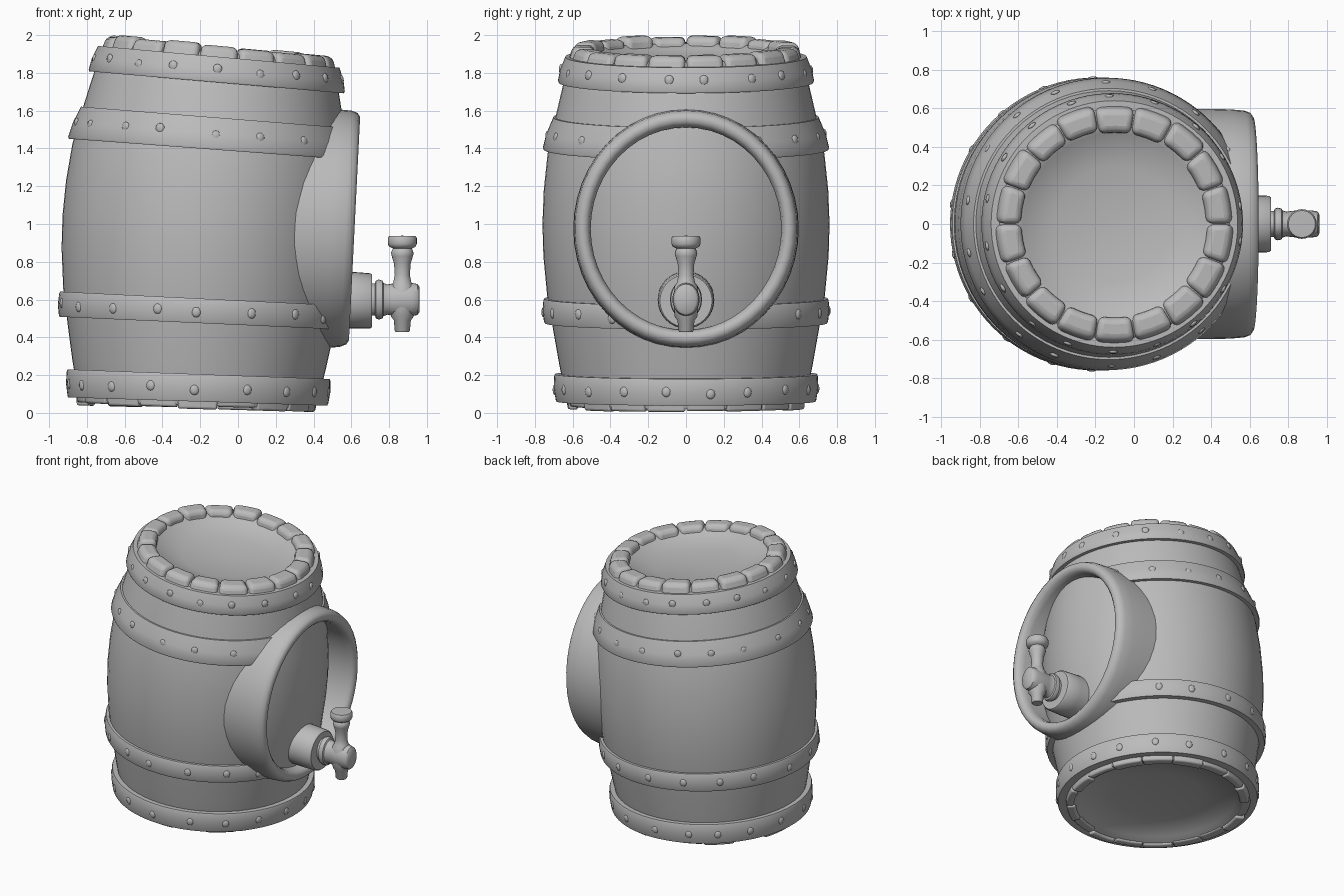
import bpy, bmesh, math, random
from mathutils import Matrix, Vector

random.seed(4)
if "Cube" in bpy.data.objects:
    bpy.data.objects.remove(bpy.data.objects["Cube"], do_unlink=True)

GREY = (0.5, 0.5, 0.5, 1)
grey = bpy.data.materials.new("plain grey")
grey.use_nodes = True
grey.diffuse_color = GREY
grey.node_tree.nodes["Principled BSDF"].inputs["Base Color"].default_value = GREY


def lean(p):
    """Bend an upright point along the barrel's leaning axis."""
    x, y, z = p
    slope = 0.03 + 0.032 * z
    return Vector((x - 0.215 + 0.03 * z + 0.016 * z * z, y, z - slope * x))


def in_ring(p):
    """True where the round front frame covers the barrel."""
    return p.x > 0 and (p.y / 0.56) ** 2 + ((p.z - 0.975) / 0.6) ** 2 < 1


def finish(name, bm, angle=40):
    bmesh.ops.recalc_face_normals(bm, faces=bm.faces)
    mesh = bpy.data.meshes.new(name)
    bm.to_mesh(mesh)
    bm.free()
    mesh.materials.append(grey)
    obj = bpy.data.objects.new(name, mesh)
    bpy.context.collection.objects.link(obj)
    bpy.ops.object.select_all(action='DESELECT')
    obj.select_set(True)
    bpy.context.view_layer.objects.active = obj
    bpy.ops.object.shade_smooth_by_angle(angle=math.radians(angle))
    return obj


def lathe(profile, sides, place, closed=False):
    """Revolve (radius, height) points; zero radius becomes a pole."""
    bm = bmesh.new()
    rings = []
    for r, h in profile:
        count = sides if r else 1
        turns = [2 * math.pi * i / sides for i in range(count)]
        rings.append([bm.verts.new(place((r * math.cos(a), r * math.sin(a), h)))
                      for a in turns])
    pairs = list(zip(rings, rings[1:]))
    if closed:
        pairs.append((rings[-1], rings[0]))
    for a, b in pairs:
        for i in range(sides):
            j = (i + 1) % sides
            corners = [a[i % len(a)], a[j % len(a)], b[j % len(b)], b[i % len(b)]]
            bm.faces.new(list(dict.fromkeys(corners)))
    return bm


# Barrel body with a shallow dish at each end
body = [(0, 0.11), (0.3, 0.10), (0.54, 0.07), (0.57, 0.04), (0.62, 0.04),
        (0.645, 0.13), (0.67, 0.25), (0.70, 0.42), (0.735, 0.62), (0.755, 0.83),
        (0.76, 1.0), (0.753, 1.18), (0.733, 1.37), (0.69, 1.57), (0.655, 1.72),
        (0.62, 1.85), (0.58, 1.91), (0.50, 1.91), (0.47, 1.885), (0.3, 1.845), (0, 1.82)]
finish("barrel_body", lathe(body, 64, lean), 60)


# Staves that show at the two ends
def stave_ends(name, count, inner, outer, low, high, jitter, width):
    bm = bmesh.new()
    step = 2 * math.pi / count
    for i in range(count):
        wob = [random.uniform(-jitter, jitter) for _ in range(3)]
        slices = []
        for k in range(5):
            a = step * (i + 0.015 + 0.97 * k / 4)
            r0, r1 = inner(wob[0]), outer(wob[1])
            slices.append([bm.verts.new(lean((r * math.cos(a), r * math.sin(a), z)))
                           for r, z in ((r0[0], low(wob[2])), (r1[0], low(wob[2])),
                                        (r1[1], high(wob[2])), (r0[1], high(wob[2])))])
        for a, b in zip(slices, slices[1:]):
            for k in range(4):
                bm.faces.new((a[k], a[(k + 1) % 4], b[(k + 1) % 4], b[k]))
        bm.faces.new(slices[0])
        bm.faces.new(slices[-1])
    obj = finish(name, bm, 50)
    bevel = obj.modifiers.new("soft edges", 'BEVEL')
    bevel.width = width
    bevel.segments = 3
    bevel.limit_method = 'ANGLE'
    bevel.angle_limit = math.radians(40)


stave_ends("top_stave_ends", 18, lambda w: (0.47 + w, 0.485 + w),
           lambda w: (0.635 + w, 0.6 + w), lambda w: 1.82, lambda w: 1.944 + w, 0.008, 0.03)
stave_ends("bottom_stave_ends", 18, lambda w: (0.57 + w, 0.56 + w),
           lambda w: (0.63 + w, 0.64 + w), lambda w: 0.03 + w, lambda w: 0.13, 0.01, 0.012)

# Hoops and their rivets: lower edge, upper edge, lower radius, upper radius
HOOPS = {"bottom": (0.06, 0.205, 0.69, 0.698), "lower": (0.475, 0.605, 0.752, 0.755),
         "upper": (1.395, 1.565, 0.758, 0.707), "top": (1.75, 1.885, 0.678, 0.643)}
for label, (z0, z1, r0, r1) in HOOPS.items():
    mid, height = (r0 + r1) / 2, z1 - z0
    section = [(r0 - 0.06, z0), (r0 - 0.004, z0), (r0, z0 + 0.01), (mid + 0.006, (z0 + z1) / 2),
               (r1, z1 - 0.01), (r1 - 0.004, z1), (r1 - 0.06, z1)]
    bm = lathe(section, 96, lean, closed=True)
    covered = [f for f in bm.faces if in_ring(f.calc_center_median())]
    bmesh.ops.delete(bm, geom=covered, context='FACES')
    finish(label + "_hoop", bm)

    bm = bmesh.new()
    for i in range(18):
        a = 2 * math.pi * (i + 0.5) / 18 + random.uniform(-0.04, 0.04)
        z = z0 + height * random.uniform(0.42, 0.55)
        spot = lean((mid * math.cos(a), mid * math.sin(a), z))
        if in_ring(spot):
            continue
        flat = Matrix.Diagonal((0.013, 0.026, 0.028, 1))
        bmesh.ops.create_uvsphere(bm, u_segments=10, v_segments=6, radius=1,
                                  matrix=Matrix.Translation(spot) @ Matrix.Rotation(a, 4, 'Z') @ flat)
    finish(label + "_hoop_rivets", bm, 80)


# Oval frame standing out from the barrel
def frame_place(p):
    up = p[1] * 0.635
    return Vector((p[2] + 0.05 * up, p[0] * 0.597, 0.975 + up))


frame = [(1.0, 0.22), (1.0, 0.40), (0.995, 0.5), (0.985, 0.57), (0.965, 0.603),
         (0.93, 0.617), (0.89, 0.615), (0.86, 0.598), (0.845, 0.56), (0.845, 0.22)]
finish("front_frame", lathe(frame, 48, frame_place, closed=True), 50)


# Tap, made of turned parts
def forward(p):
    return Vector((p[2], p[1], 0.6 + p[0]))


def upright(p):
    return Vector((0.87 + p[0], p[1], p[2]))


plug = [(0, 0.42), (0.15, 0.42), (0.15, 0.6), (0.146, 0.70), (0.138, 0.71), (0, 0.71)]
finish("tap_plug", lathe(plug, 32, lambda p: forward(p) - Vector((0, 0, 0.003 + 0.04 * (p[2] - 0.6)))))
pipe = [(0, 0.69), (0.085, 0.69), (0.085, 0.725), (0.10, 0.73), (0.106, 0.745),
        (0.10, 0.765), (0.088, 0.77), (0.08, 0.79), (0.085, 0.82), (0.09, 0.87),
        (0.088, 0.92), (0.082, 0.95), (0.068, 0.96), (0, 0.962)]
finish("tap_pipe", lathe(pipe, 24, lambda p: Vector((p[2], p[1] * 0.8, 0.6 + p[0]))))
spout = [(0, 0.428), (0.035, 0.428), (0.04, 0.435), (0.045, 0.49), (0.06, 0.51), (0.068, 0.6),
         (0.062, 0.67), (0.048, 0.69), (0.04, 0.73), (0.044, 0.79), (0.056, 0.83),
         (0.06, 0.845), (0.055, 0.86), (0.05, 0.87), (0.07, 0.88), (0.077, 0.895),
         (0.077, 0.925), (0.07, 0.936), (0, 0.938)]
finish("tap_spout_and_handle", lathe(spout, 24, upright))
